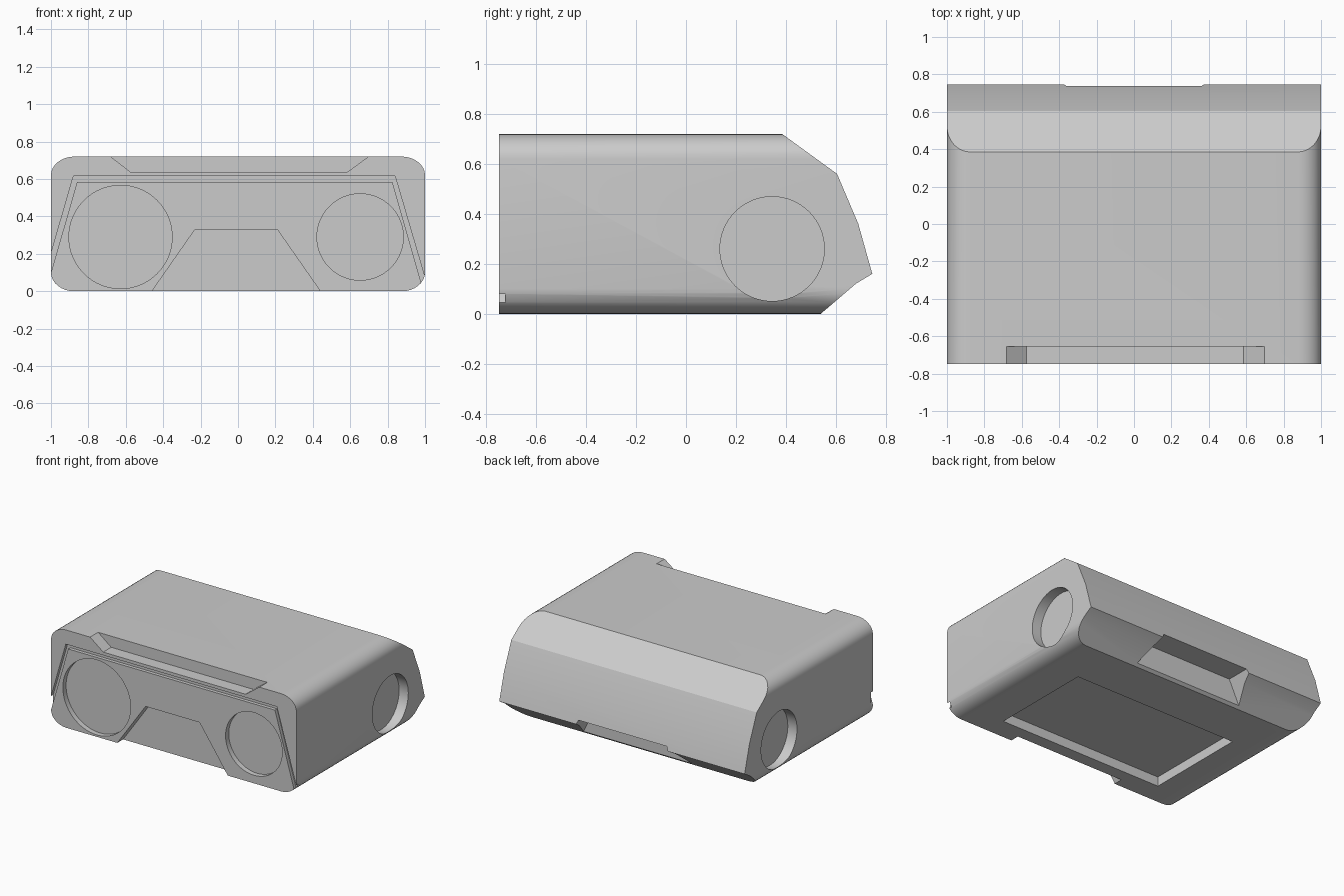
import bpy, bmesh, math
from mathutils import Vector

if "Cube" in bpy.data.objects:
    bpy.data.objects.remove(bpy.data.objects["Cube"])

grey = bpy.data.materials.new("plain_grey")
grey.diffuse_color = (0.6, 0.6, 0.6, 1)
grey.use_nodes = True
grey.node_tree.nodes["Principled BSDF"].inputs["Base Color"].default_value = grey.diffuse_color


def prism(name, pts, axis, a, b):
    """Extrude a 2D outline along an axis from a to b."""
    place = {'X': lambda p, t: (t, p[0], p[1]),
             'Y': lambda p, t: (p[0], t, p[1]),
             'Z': lambda p, t: (p[0], p[1], t)}[axis]
    bm = bmesh.new()
    lo = [bm.verts.new(place(p, a)) for p in pts]
    hi = [bm.verts.new(place(p, b)) for p in pts]
    bm.faces.new(lo)
    bm.faces.new(hi[::-1])
    n = len(pts)
    for i in range(n):
        j = (i + 1) % n
        bm.faces.new((lo[i], hi[i], hi[j], lo[j]))
    bmesh.ops.recalc_face_normals(bm, faces=bm.faces)
    me = bpy.data.meshes.new(name)
    bm.to_mesh(me)
    bm.free()
    me.materials.append(grey)
    ob = bpy.data.objects.new(name, me)
    bpy.context.collection.objects.link(ob)
    return ob


def circle(cx, cy, r, n=64):
    return [(cx + r * math.cos(2 * math.pi * i / n),
             cy + r * math.sin(2 * math.pi * i / n)) for i in range(n)]


def boolean(target, cutter, op='DIFFERENCE'):
    m = target.modifiers.new("cut", 'BOOLEAN')
    m.operation, m.object, m.solver = op, cutter, 'EXACT'
    bpy.context.view_layer.objects.active = target
    bpy.ops.object.modifier_apply(modifier=m.name)
    bpy.data.objects.remove(cutter)


# rounded front outline
H, RX, RZ, SEG = 0.72, 0.125, 0.1, 8
outline = []
for k, (sx, cz) in enumerate([(1, H - RZ), (-1, H - RZ), (-1, RZ), (1, RZ)]):
    for i in range(SEG + 1):
        a = math.pi / 2 * (k + i / SEG)
        outline.append((sx * (1 - RX) + RX * math.cos(a), cz + RZ * math.sin(a)))
body = prism("body", outline, 'Y', -0.748, 0.9)

# side profile gives the body its faceted back
boolean(body, prism("side_profile", [
    (-0.9, -0.1), (0.423, -0.1), (0.68, 0.12), (0.746, 0.16), (0.69, 0.36),
    (0.605, 0.56), (0.385, 0.72), (0.248, 0.82), (-0.9, 0.82)],
    'X', -1.2, 1.2), 'INTERSECT')

F = -0.9  # cutters start in front of the front face
# front: two round recesses
boolean(body, prism("large_front_recess", circle(-0.628, 0.29, 0.276), 'Y', F, -0.71))
boolean(body, prism("small_front_recess", circle(0.653, 0.29, 0.231), 'Y', F, -0.71))
# front: bent groove framing the panel
boolean(body, prism("front_groove", [
    (-1.05, 0.027), (-0.88, 0.615), (0.84, 0.615), (1.022, -0.005),
    (0.994, -0.005), (0.825, 0.585), (-0.86, 0.585), (-1.021, 0.027)],
    'Y', F, -0.723))
# front: notches in the lower and upper edges
boolean(body, prism("lower_front_notch", [
    (-0.53, -0.1), (-0.23, 0.33), (0.21, 0.33), (0.51, -0.1)], 'Y', F, -0.68))
boolean(body, prism("upper_front_notch", [
    (-0.811, 0.82), (-0.575, 0.638), (0.585, 0.638), (0.835, 0.82)], 'Y', F, -0.655))
# back: finger notch under the lip
boolean(body, prism("back_notch", [
    (-0.46, -0.02), (-0.36, 0.19), (0.36, 0.19), (0.46, -0.02)], 'Y', 0.56, 0.9))
# underside: rectangular recess
boolean(body, prism("underside_recess", [
    (-0.7, -0.587), (0.645, -0.587), (0.645, 0.187), (-0.7, 0.187)], 'Z', -0.1, 0.07))
# sides: round recess on each
for s in (-1, 1):
    boolean(body, prism("side_recess", circle(0.345, 0.26, 0.209), 'X', s * 1.2, s * 0.925))

# smooth only the rounded corners and round walls
bpy.ops.object.select_all(action='DESELECT')
body.select_set(True)
bpy.context.view_layer.objects.active = body
bpy.ops.object.shade_smooth_by_angle(angle=math.radians(20))
